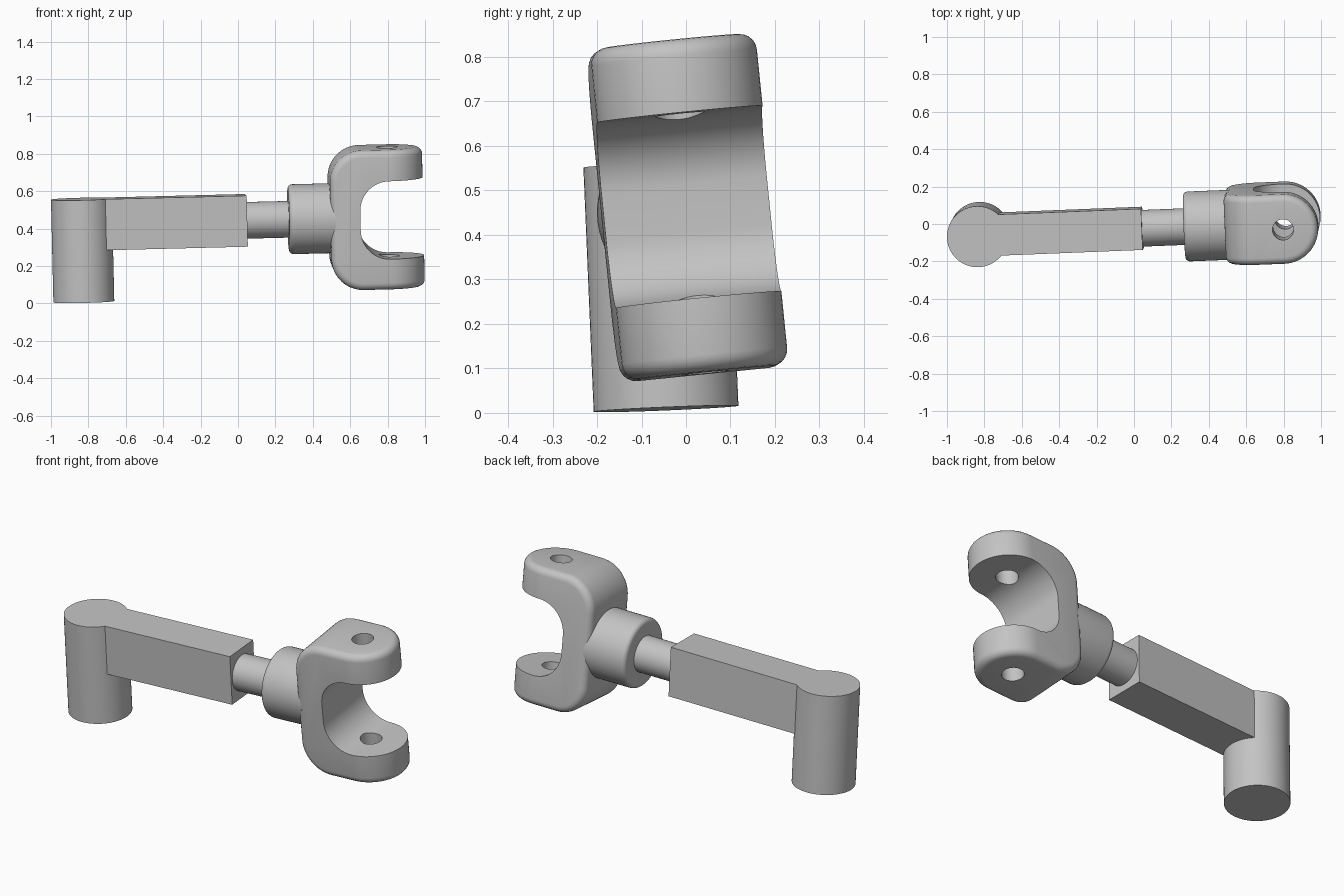
import bpy, bmesh
from math import sin, cos, pi
from mathutils import Matrix, Vector, Euler

cube = bpy.data.objects.get("Cube")
if cube:
    bpy.data.objects.remove(cube)

COLOUR = (0.55, 0.55, 0.55, 1)
grey = bpy.data.materials.new("plain grey")
grey.use_nodes = True
grey.diffuse_color = COLOUR
grey.node_tree.nodes["Principled BSDF"].inputs["Base Color"].default_value = COLOUR


# Local x runs along the linkage, starting at the free end of the arm
def frame(roll):
    rot = Euler((roll, -0.025, 0.04), 'XYZ').to_matrix().to_4x4()
    return Matrix.Translation((0.045, -0.023, 0.444)) @ rot


ARM, FORK = frame(0.041), frame(0.1)


def make(name, bm, matrix):
    bmesh.ops.recalc_face_normals(bm, faces=bm.faces)
    mesh = bpy.data.meshes.new(name)
    bm.to_mesh(mesh)
    bm.free()
    mesh.materials.append(grey)
    ob = bpy.data.objects.new(name, mesh)
    bpy.context.collection.objects.link(ob)
    ob.matrix_world = matrix
    return ob


def select(ob):
    bpy.ops.object.select_all(action='DESELECT')
    ob.select_set(True)
    bpy.context.view_layer.objects.active = ob


def smooth(ob):
    select(ob)
    bpy.ops.object.shade_smooth_by_angle(angle=pi / 6)


def cylinder_z(name, x, y, z0, z1, r, matrix):
    bm = bmesh.new()
    bmesh.ops.create_cone(bm, cap_ends=True, segments=64, radius1=r, radius2=r, depth=z1 - z0,
                          matrix=Matrix.Translation((x, y, (z0 + z1) / 2)))
    return make(name, bm, matrix)


def lathe_x(name, profile, matrix):
    bm = bmesh.new()
    verts = [bm.verts.new((x, 0, r)) for x, r in profile]
    edges = [bm.edges.new(pair) for pair in zip(verts, verts[1:])]
    bmesh.ops.spin(bm, geom=verts + edges, cent=(0, 0, 0), axis=(1, 0, 0),
                   angle=2 * pi, steps=64, use_merge=True)
    bmesh.ops.remove_doubles(bm, verts=bm.verts, dist=1e-5)
    return make(name, bm, matrix)


def rounded_slab(name, x0, x1, half, radius, thick, axis):
    """Slab with two rounded corners at its x0 end, extruded along axis."""
    d = 1 if x1 > x0 else -1
    quarter = [i / 16 * pi / 2 for i in range(17)]
    upper = [(x1, half)]
    upper += [(x0 + d * radius * (1 - sin(a)), half - radius * (1 - cos(a))) for a in quarter]
    # A full nose meets itself at the tip, so the tip point is used once
    lower = upper[:-1] if radius == half else upper
    outline = upper + [(x, -v) for x, v in reversed(lower)]
    if axis == 'y':
        rings = [[(x, t, v) for x, v in outline] for t in (-thick, thick)]
    else:
        rings = [[(x, v, t) for x, v in outline] for t in (-thick, thick)]
    bm = bmesh.new()
    near, far = [[bm.verts.new(p) for p in ring] for ring in rings]
    bm.faces.new(near)
    bm.faces.new(far)
    for i in range(len(near)):
        bm.faces.new((near[i - 1], near[i], far[i], far[i - 1]))
    return make(name, bm, FORK)


def boolean(ob, cutter, operation):
    mod = ob.modifiers.new("cut", 'BOOLEAN')
    mod.operation, mod.solver, mod.object = operation, 'EXACT', cutter
    select(ob)
    bpy.ops.object.modifier_apply(modifier=mod.name)
    bpy.data.objects.remove(cutter)


# Upright post
smooth(cylinder_z("post", -0.88, -0.004, -0.413, 0.1365, 0.163, ARM))

# Square arm, its top level with the post
bm = bmesh.new()
bmesh.ops.create_cube(bm, size=1, matrix=Matrix.Translation((-0.4415, 0, 0))
                      @ Matrix.Diagonal((0.883, 0.22, 0.273, 1)))
make("arm", bm, ARM)

# Thin rod and collar with a rounded rim
smooth(lathe_x("rod", [(-0.02, 0), (-0.02, 0.098), (0.25, 0.098), (0.25, 0)], ARM))
rim = 0.025
arc = [(0.224 + rim * (1 - cos(a)), 0.187 - rim * (1 - sin(a)))
       for a in [i / 6 * pi / 2 for i in range(7)]]
smooth(lathe_x("collar", [(0.224, 0)] + arc + [(0.475, 0.187), (0.475, 0)], ARM))

# Fork: rounded block with a round nose and softened outer edges
fork = rounded_slab("fork", 0.445, 1.2, 0.375, 0.17, 0.4, 'y')
boolean(fork, rounded_slab("nose_cutter", 0.947, 0.2, 0.187, 0.187, 0.6, 'z'), 'INTERSECT')
bevel = fork.modifiers.new("soft_edges", 'BEVEL')
bevel.width, bevel.segments = 0.038, 5
bevel.limit_method, bevel.angle_limit = 'ANGLE', pi / 6
bevel.use_clamp_overlap = False
select(fork)
bpy.ops.object.modifier_apply(modifier=bevel.name)

# Slot between the prongs and the pin holes
boolean(fork, rounded_slab("slot_cutter", 0.603, 1.3, 0.2095, 0.157, 0.5, 'y'), 'DIFFERENCE')
boolean(fork, cylinder_z("pin_cutter", 0.76, 0, -0.6, 0.6, 0.056, FORK), 'DIFFERENCE')
smooth(fork)
